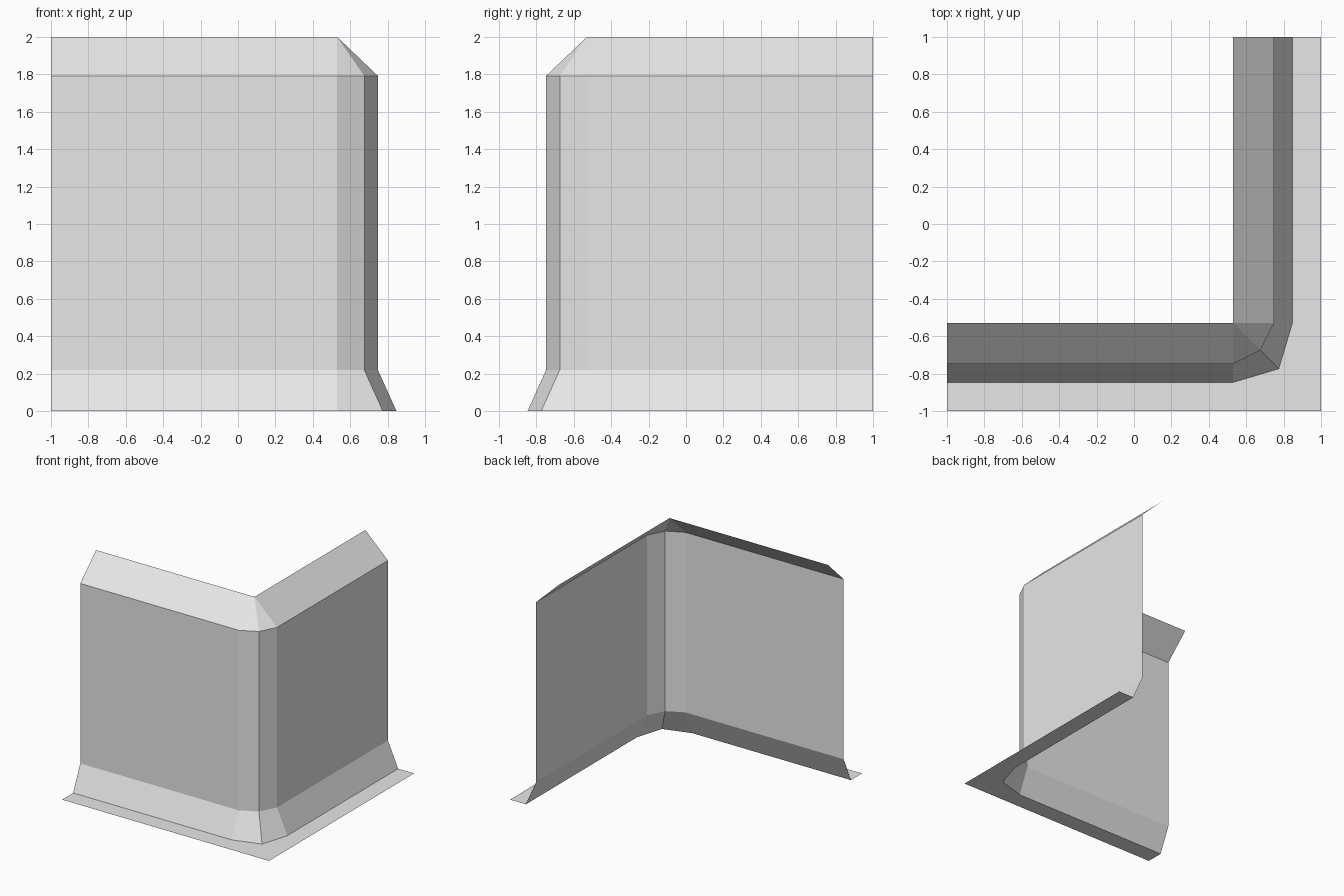
import bpy
import bmesh

cube = bpy.data.objects.get("Cube")
if cube:
    bpy.data.objects.remove(cube, do_unlink=True)

# One plain grey for the whole piece
GREY = (0.8, 0.8, 0.8, 1.0)
mat = bpy.data.materials.new("plain_grey")
mat.use_nodes = True
mat.diffuse_color = GREY
mat.node_tree.nodes["Principled BSDF"].inputs["Base Color"].default_value = GREY

BEND = 0.53  # where the straight runs end and the corner facets begin


def corner_path(reach, corner, z):
    """L-shaped path, symmetric about the corner diagonal."""
    half = [(-1, -reach), (BEND, -reach)]
    mirrored = [(-y, -x) for x, y in reversed(half)]
    return [(x, y, z) for x, y in half + [(corner, -corner)] + mirrored]


def strip(name, lower, upper):
    """Single-sided sheet between two corner paths, facing outward."""
    bm = bmesh.new()
    low = [bm.verts.new(p) for p in corner_path(*lower)]
    top = [bm.verts.new(p) for p in corner_path(*upper)]
    for i in range(len(low) - 1):
        bm.faces.new((low[i], low[i + 1], top[i + 1], top[i]))
    # The cap meets in one point at its corner
    bmesh.ops.remove_doubles(bm, verts=bm.verts[:], dist=0.0005)
    mesh = bpy.data.meshes.new(name)
    bm.to_mesh(mesh)
    bm.free()
    mesh.materials.append(mat)
    obj = bpy.data.objects.new(name, mesh)
    bpy.context.collection.objects.link(obj)
    return obj


# Cross-section levels: reach of straight runs, corner point, height
outer_edge = (1.0, 1.0, 0.0)
foot_edge = (0.847, 0.774, 0.0)
wall_base = (0.748, 0.675, 0.22)
wall_top = (0.748, 0.675, 1.792)
ridge = (BEND, BEND, 2.0)

strip("base_flange", outer_edge, foot_edge)
strip("flared_foot", foot_edge, wall_base)
strip("corner_wall", wall_base, wall_top)
strip("sloped_cap", wall_top, ridge)
